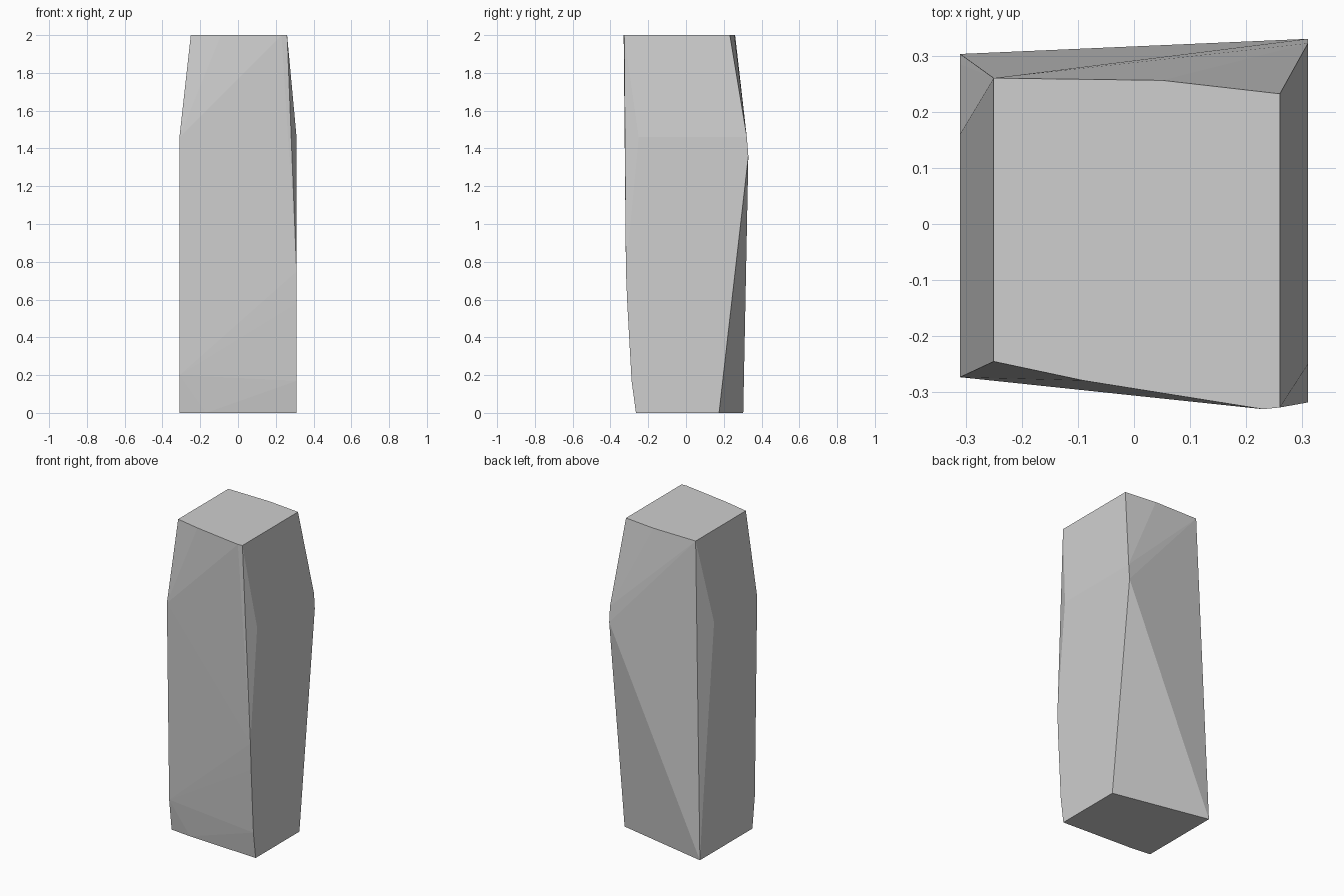
import bpy
import bmesh

default = bpy.data.objects.get("Cube")
if default:
    bpy.data.objects.remove(default, do_unlink=True)

# Plain grey stone
stone = bpy.data.materials.new("grey_stone")
stone.use_nodes = True
colour = (0.62, 0.62, 0.62, 1.0)
stone.diffuse_color = colour
bsdf = next(n for n in stone.node_tree.nodes if n.type == "BSDF_PRINCIPLED")
bsdf.inputs["Base Color"].default_value = colour

SIDE = 0.31       # half width of the block
SHOULDER = 1.46   # height where the sides start to taper

# Flat top and base outlines (x, y)
top_outline = [(-0.25, 0.26), (0.05, 0.256), (0.26, 0.232), (0.26, -0.327),
               (0.23, -0.33), (-0.09, -0.279), (-0.25, -0.245)]
base_outline = [(SIDE, 0.175), (-SIDE, 0.303), (-SIDE, -0.225),
                (-0.17, -0.24), (SIDE, -0.265)]

# Corners chipped along each flat side (y, z)
left_corners = [(0.33, 1.36), (0.322, SHOULDER), (-0.25, SHOULDER),
                (-0.318, 0.75), (-0.311, 0.58), (-0.288, 0.17)]
right_corners = [(0.16, SHOULDER), (0.285, 0.2), (-0.273, SHOULDER), (-0.25, 0.2)]

points = [(x, y, 2.0) for x, y in top_outline]
points += [(x, y, 0.0) for x, y in base_outline]
points += [(SIDE, y, z) for y, z in left_corners]
points += [(-SIDE, y, z) for y, z in right_corners]

# Wrap the corners in one convex, hewn block
bm = bmesh.new()
for p in points:
    bm.verts.new(p)
hull = bmesh.ops.convex_hull(bm, input=bm.verts[:])
loose = [v for v in bm.verts if not v.link_faces]
bmesh.ops.delete(bm, geom=loose, context="VERTS")
bmesh.ops.dissolve_limit(bm, angle_limit=0.002, verts=bm.verts[:], edges=bm.edges[:])
bmesh.ops.recalc_face_normals(bm, faces=bm.faces[:])

mesh = bpy.data.meshes.new("stone_block")
bm.to_mesh(mesh)
bm.free()
mesh.materials.append(stone)
block = bpy.data.objects.new("stone_block", mesh)
bpy.context.collection.objects.link(block)
